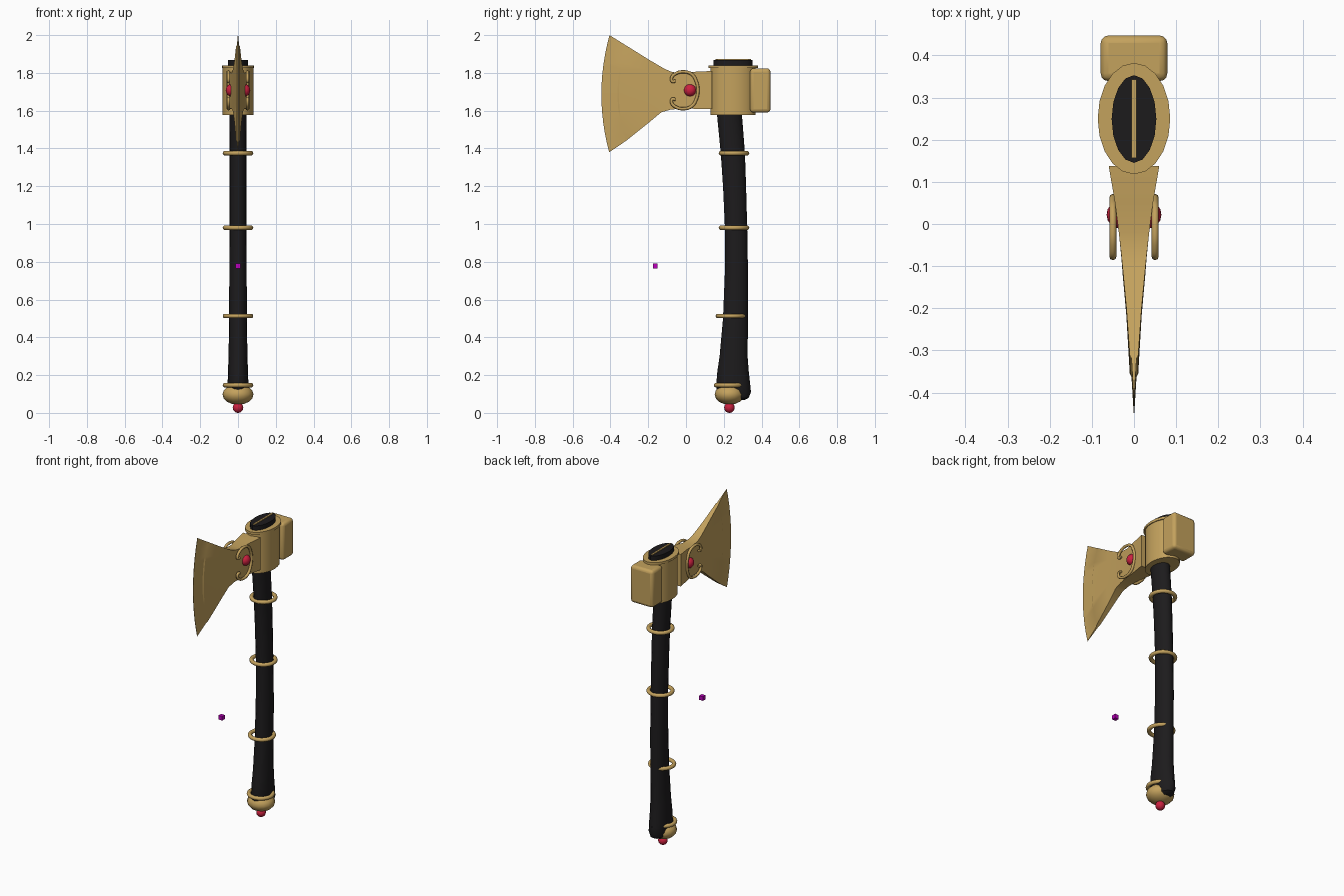
import bpy, bmesh, math

if "Cube" in bpy.data.objects:
    bpy.data.objects.remove(bpy.data.objects["Cube"])

def mat(name, rgb):
    m = bpy.data.materials.new(name)
    m.diffuse_color = (*rgb, 1)
    m.use_nodes = True
    m.node_tree.nodes["Principled BSDF"].inputs["Base Color"].default_value = m.diffuse_color
    return m

GOLD = mat("gold", (0.55, 0.36, 0.11))
BLACK = mat("black", (0.012, 0.011, 0.012))
RED = mat("red", (0.6, 0.015, 0.05))
MAGENTA = mat("magenta", (0.5, 0.0, 0.5))

def finish(ob, name, m, angle=None):
    ob.name = name
    ob.data.materials.append(m)
    if angle is not None:
        bpy.ops.object.select_all(action='DESELECT')
        ob.select_set(True)
        bpy.context.view_layer.objects.active = ob
        bpy.ops.object.shade_smooth_by_angle(angle=math.radians(angle))
    return ob

def from_bmesh(bm, name, m, angle=None):
    bmesh.ops.recalc_face_normals(bm, faces=bm.faces)
    me = bpy.data.meshes.new(name)
    bm.to_mesh(me)
    bm.free()
    ob = bpy.data.objects.new(name, me)
    bpy.context.collection.objects.link(ob)
    return finish(ob, name, m, angle)

def loft(name, stations, m, sides=16, angle=35):
    """Elliptical rings: (z, centre y, half x, half y)."""
    bm = bmesh.new()
    rings = []
    for z, cy, rx, ry in stations:
        rings.append([bm.verts.new((rx * math.cos(a), cy + ry * math.sin(a), z))
                      for a in (2 * math.pi * i / sides for i in range(sides))])
    for a, b in zip(rings, rings[1:]):
        for i in range(sides):
            j = (i + 1) % sides
            bm.faces.new((a[i], a[j], b[j], b[i]))
    bm.faces.new(rings[0])
    bm.faces.new(rings[-1])
    return from_bmesh(bm, name, m, angle)

def box(name, loc, size, m, bevel=0):
    bpy.ops.mesh.primitive_cube_add(size=1, location=loc)
    ob = bpy.context.object
    ob.scale = size
    bpy.ops.object.transform_apply(location=False, rotation=False, scale=True)
    if bevel:
        b = ob.modifiers.new("bevel", 'BEVEL')
        b.width, b.segments = bevel, 3
    return finish(ob, name, m, 35 if bevel else None)

def ball(name, loc, scale, m, seg=16, rings=10):
    bpy.ops.mesh.primitive_uv_sphere_add(segments=seg, ring_count=rings, radius=1, location=loc)
    bpy.context.object.scale = scale
    return finish(bpy.context.object, name, m, 50)

# Curved handle, flaring to the wedge cap inside the head
loft("handle", [
    (0.068, 0.265, 0.030, 0.045), (0.080, 0.262, 0.045, 0.070),
    (0.110, 0.254, 0.054, 0.090), (0.150, 0.250, 0.055, 0.090),
    (0.220, 0.249, 0.053, 0.083), (0.300, 0.252, 0.050, 0.074),
    (0.500, 0.262, 0.047, 0.066), (0.750, 0.267, 0.046, 0.061),
    (0.980, 0.265, 0.045, 0.059), (1.200, 0.257, 0.045, 0.061),
    (1.375, 0.248, 0.045, 0.064), (1.580, 0.230, 0.046, 0.066),
    (1.700, 0.238, 0.048, 0.080), (1.800, 0.249, 0.053, 0.104),
    (1.868, 0.249, 0.053, 0.104)], BLACK)
box("top_wedge", (0, 0.25, 1.862), (0.011, 0.186, 0.022), GOLD)

# Head socket and hammer block
loft("socket", [(1.577, 0.249, 0.081, 0.120), (1.825, 0.249, 0.081, 0.120),
                (1.825, 0.250, 0.086, 0.132), (1.840, 0.250, 0.086, 0.132)], GOLD, 20)
box("hammer", (0, 0.393, 1.707), (0.158, 0.108, 0.234), GOLD, 0.018)

# Blade: columns of (y top, z top, y bottom, z bottom, bulge, half thickness)
columns = [
    (0.138, 1.810, 0.138, 1.608, 0, 0.060), (0.050, 1.806, 0.050, 1.610, 0, 0.045),
    (-0.020, 1.798, -0.020, 1.611, 0, 0.036), (-0.075, 1.805, -0.080, 1.606, 0, 0.030),
    (-0.115, 1.822, -0.130, 1.592, -0.005, 0.026), (-0.200, 1.872, -0.205, 1.530, -0.017, 0.018),
    (-0.312, 1.942, -0.315, 1.442, -0.042, 0.010), (-0.319, 1.946, -0.322, 1.437, -0.042, 0.006),
    (-0.405, 2.000, -0.407, 1.380, -0.042, 0.0008)]
ROWS = 12
bm = bmesh.new()
grids = []
for side in (-1, 1):
    grid = []
    for yt, zt, yb, zb, bulge, hx in columns:
        col = []
        for r in range(ROWS + 1):
            s = r / ROWS
            y = yt + (yb - yt) * s + bulge * (1 - (2 * s - 1) ** 2)
            col.append(bm.verts.new((side * hx, y, zt + (zb - zt) * s)))
        grid.append(col)
    for a, b in zip(grid, grid[1:]):
        for r in range(ROWS):
            bm.faces.new((a[r], a[r + 1], b[r + 1], b[r]))
    grids.append(grid)
L, R = grids
for c in range(len(columns) - 1):
    for r in (0, ROWS):
        bm.faces.new((L[c][r], L[c + 1][r], R[c + 1][r], R[c][r]))
for r in range(ROWS):
    for c in (0, -1):
        bm.faces.new((L[c][r], L[c][r + 1], R[c][r + 1], R[c][r]))
from_bmesh(bm, "blade", GOLD, 25)

# Scroll ornaments and gems on both cheeks
half = [(0.063, 0), (0.054, 0.048), (0.030, 0.085), (-0.015, 0.098), (-0.055, 0.088),
        (-0.076, 0.066), (-0.072, 0.047), (-0.056, 0.049)]
path = [(y, -z) for y, z in half[:0:-1]] + half
for side, tag in ((-1, "left"), (1, "right")):
    cu = bpy.data.curves.new("scroll_" + tag, 'CURVE')
    cu.dimensions = '3D'
    cu.bevel_depth, cu.bevel_resolution, cu.resolution_u = 0.0085, 2, 5
    cu.use_fill_caps = True
    sp = cu.splines.new('BEZIER')
    sp.bezier_points.add(len(path) - 1)
    for p, (y, z) in zip(sp.bezier_points, path):
        p.co = (side * 0.050, y, 1.708 + z)
        p.handle_left_type = p.handle_right_type = 'AUTO'
    ob = bpy.data.objects.new("scroll_" + tag, cu)
    bpy.context.collection.objects.link(ob)
    finish(ob, "scroll_" + tag, GOLD)
    ball("gem_" + tag, (side * 0.034, 0.022, 1.708), (0.031, 0.033, 0.033), RED)

# Gold rings along the handle
for i, (y, z) in enumerate([(0.254, 1.375), (0.254, 0.98), (0.238, 0.513), (0.228, 0.147)]):
    bpy.ops.mesh.primitive_torus_add(major_radius=0.069, minor_radius=0.012, major_segments=28,
                                     minor_segments=10, location=(0, y, z))
    finish(bpy.context.object, f"ring_{i + 1}", GOLD, 60)

# Pommel with gem, and the small loose cube
ball("pommel", (0, 0.23, 0.098), (0.082, 0.078, 0.055), GOLD, 16, 8)
ball("pommel_gem", (0, 0.23, 0.028), (0.028, 0.028, 0.028), RED)
box("marker_cube", (0, -0.163, 0.777), (0.026, 0.026, 0.026), MAGENTA)
